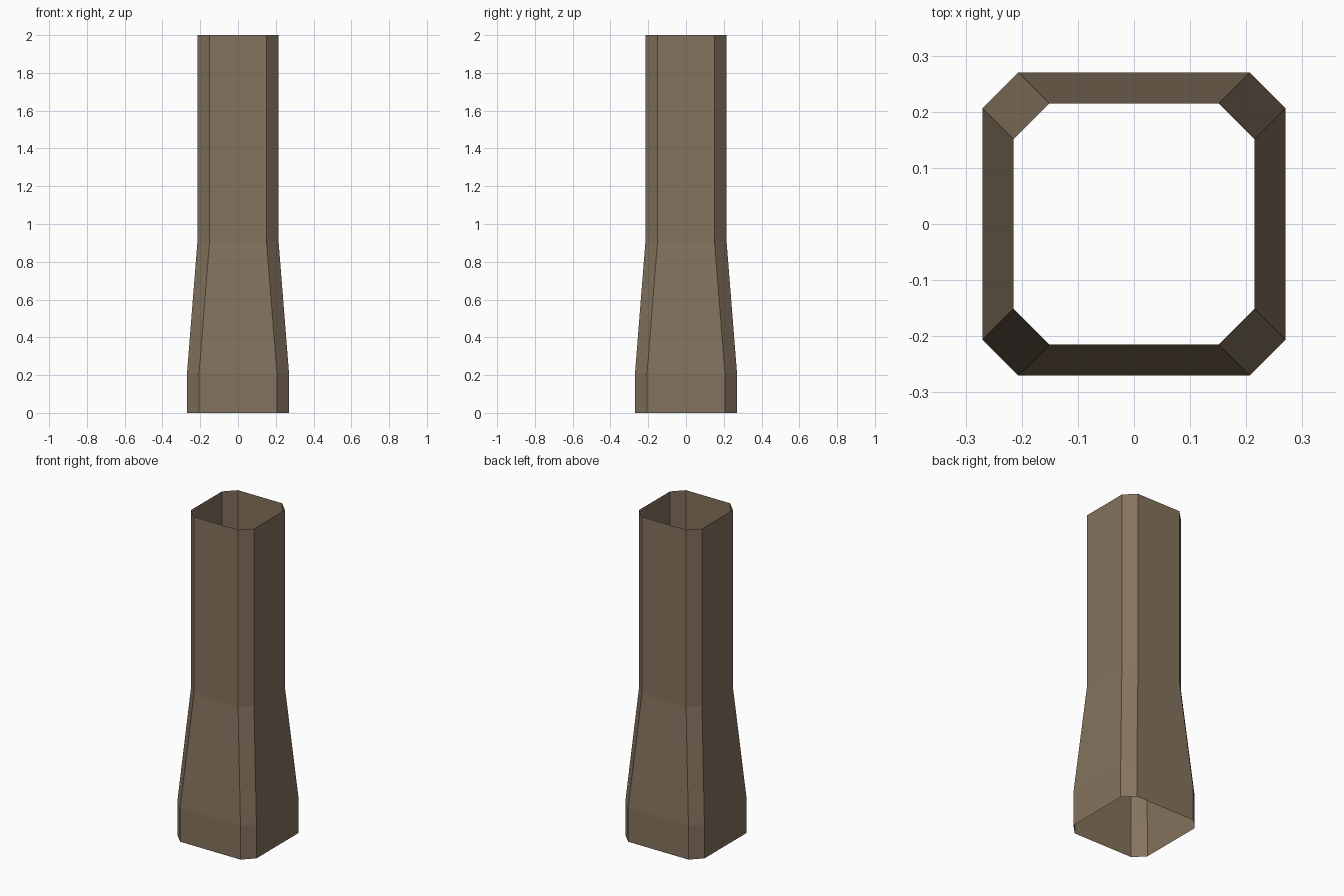
import bpy, bmesh

if "Cube" in bpy.data.objects:
    bpy.data.objects.remove(bpy.data.objects["Cube"])

# Single brown colour
mat = bpy.data.materials.new("weathered_brown")
mat.diffuse_color = (0.23, 0.17, 0.11, 1.0)
mat.use_nodes = True
mat.node_tree.nodes["Principled BSDF"].inputs["Base Color"].default_value = mat.diffuse_color

# Profile: (height, half width, half length of flat side)
PROFILE = [(0.0, 0.27, 0.206), (0.21, 0.27, 0.206),
           (0.905, 0.215, 0.151), (2.0, 0.215, 0.151)]


def chamfered_ring(bm, z, h, f):
    """Square with cut corners, counter-clockwise."""
    pts = [(h, -f), (h, f), (f, h), (-f, h), (-h, f), (-h, -f), (-f, -h), (f, -h)]
    return [bm.verts.new((x, y, z)) for x, y in pts]


# Open-ended flared column shell
bm = bmesh.new()
rings = [chamfered_ring(bm, *level) for level in PROFILE]
for low, high in zip(rings, rings[1:]):
    for i in range(8):
        j = (i + 1) % 8
        bm.faces.new((low[i], low[j], high[j], high[i]))

mesh = bpy.data.meshes.new("flared_column")
bm.to_mesh(mesh)
bm.free()
mesh.materials.append(mat)
column = bpy.data.objects.new("flared_column", mesh)
bpy.context.collection.objects.link(column)
